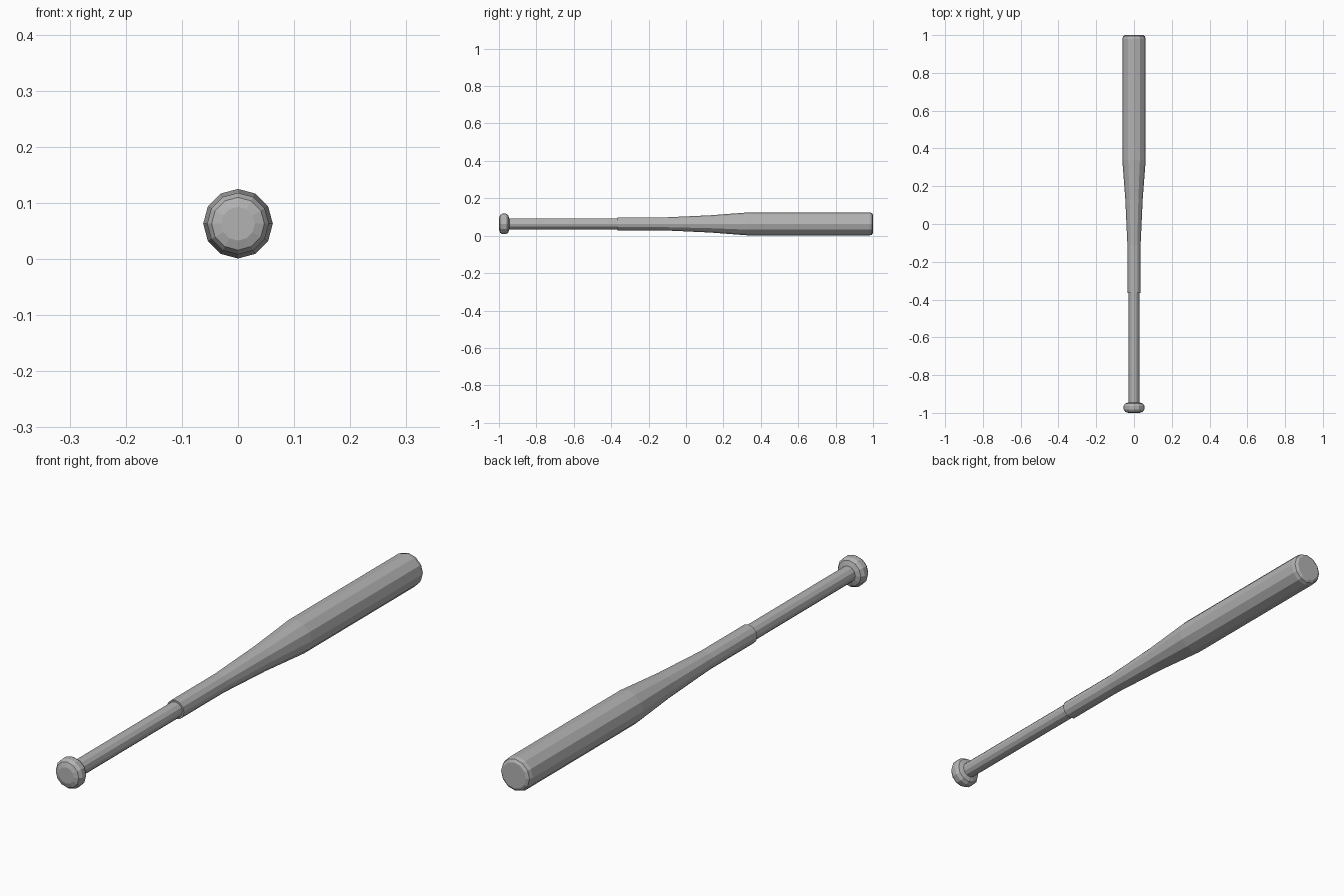
import bpy
import bmesh
from math import cos, sin, tau

SIDES = 12
AXIS_HEIGHT = 0.063

cube = bpy.data.objects.get("Cube")
if cube:
    bpy.data.objects.remove(cube, do_unlink=True)

grey = bpy.data.materials.new("plain grey")
grey.use_nodes = True
colour = (0.45, 0.45, 0.45, 1)
grey.diffuse_color = colour
grey.node_tree.nodes["Principled BSDF"].inputs["Base Color"].default_value = colour


def turned_part(name, profile):
    """Closed faceted solid turned around the y axis from (y, radius) pairs."""
    bm = bmesh.new()
    rings = []
    for y, r in profile:
        rings.append([bm.verts.new((r * sin(tau * i / SIDES), y,
                                    AXIS_HEIGHT + r * cos(tau * i / SIDES)))
                      for i in range(SIDES)])
    for a, b in zip(rings, rings[1:]):
        for i in range(SIDES):
            j = (i + 1) % SIDES
            bm.faces.new((a[i], a[j], b[j], b[i]))
    bm.faces.new(rings[0])
    bm.faces.new(rings[-1])
    bmesh.ops.recalc_face_normals(bm, faces=bm.faces)
    mesh = bpy.data.meshes.new(name)
    bm.to_mesh(mesh)
    bm.free()
    mesh.materials.append(grey)
    obj = bpy.data.objects.new(name, mesh)
    bpy.context.collection.objects.link(obj)
    return obj


# Rounded knob at the front end
turned_part("knob", [(-1.0, 0.03), (-0.994, 0.047), (-0.982, 0.055),
                     (-0.963, 0.055), (-0.951, 0.047), (-0.945, 0.03)])

# Thin handle
turned_part("grip", [(-0.96, 0.029), (-0.36, 0.029)])

# Tapered barrel with a bevelled tip
turned_part("barrel", [(-0.365, 0.035), (-0.11, 0.035), (0.13, 0.046),
                       (0.34, 0.062), (0.98, 0.062), (0.994, 0.058),
                       (1.0, 0.048)])
